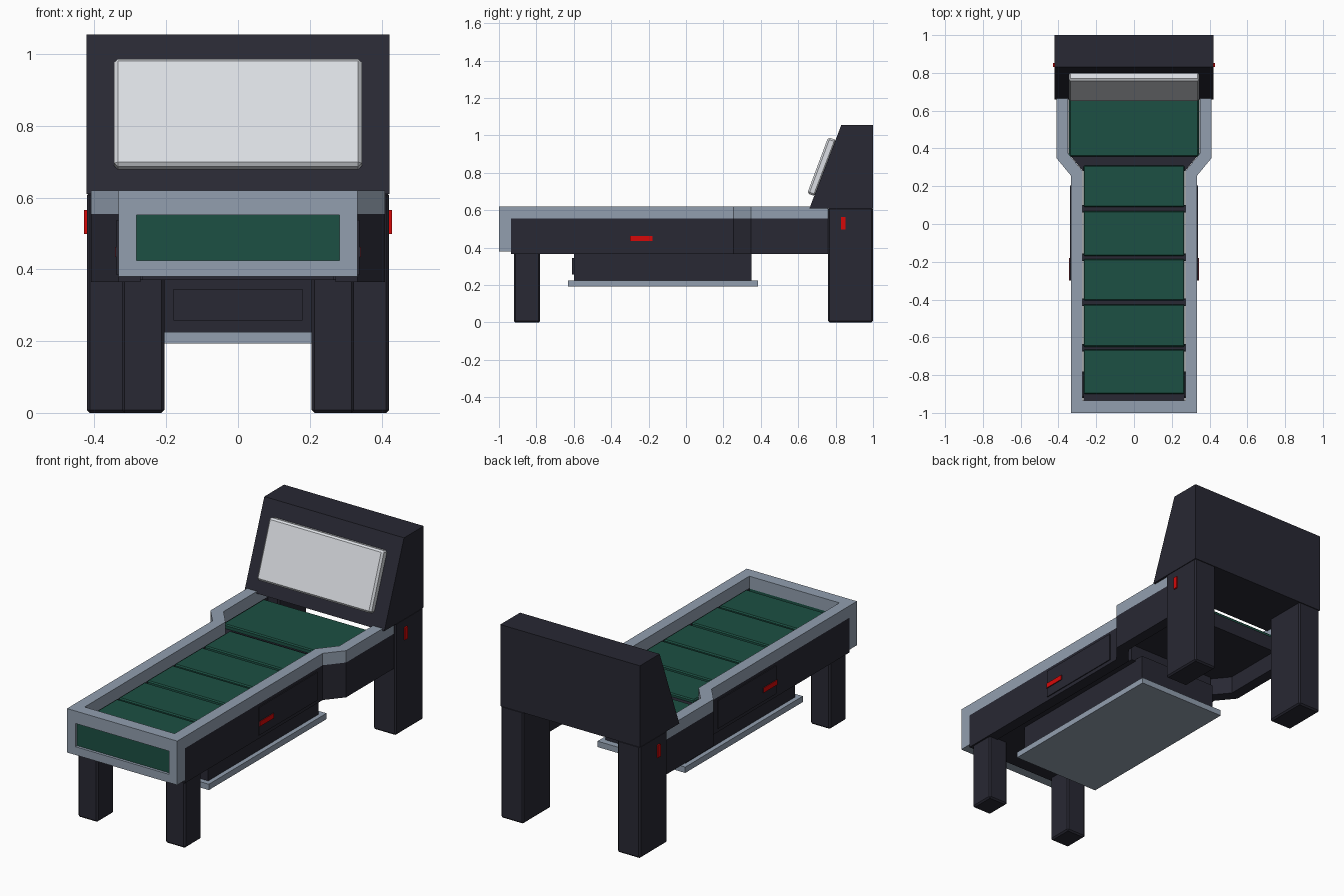
import bpy
import bmesh
from mathutils import Vector

cube = bpy.data.objects.get("Cube")
if cube:
    bpy.data.objects.remove(cube, do_unlink=True)


def material(name, rgb):
    # Convert display values (0-255) to linear
    lin = [((c / 255 + 0.055) / 1.055) ** 2.4 for c in rgb]
    m = bpy.data.materials.new(name)
    m.use_nodes = True
    m.diffuse_color = (*lin, 1)
    m.node_tree.nodes["Principled BSDF"].inputs["Base Color"].default_value = (*lin, 1)
    return m


DARK = material("dark_cabinet", (40, 40, 51))
GREY = material("grey_trim", (146, 159, 175))
GREEN = material("green_field", (28, 80, 67))
LIGHT = material("light_screen", (219, 222, 227))
RED = material("red_handle", (215, 8, 8))


def prism(name, pts, axis, lo, hi, mat, bevel=0):
    """Extrude a 2D profile along x (profile in yz) or z (profile in xy)."""
    bm = bmesh.new()
    place = (lambda p: (lo, *p)) if axis == "x" else (lambda p: (*p, lo))
    face = bm.faces.new([bm.verts.new(place(p)) for p in pts])
    top = bmesh.ops.extrude_face_region(bm, geom=[face])["geom"]
    step = Vector((hi - lo, 0, 0)) if axis == "x" else Vector((0, 0, hi - lo))
    bmesh.ops.translate(bm, vec=step, verts=[g for g in top if isinstance(g, bmesh.types.BMVert)])
    bmesh.ops.recalc_face_normals(bm, faces=bm.faces)
    me = bpy.data.meshes.new(name)
    bm.to_mesh(me)
    bm.free()
    me.materials.append(mat)
    ob = bpy.data.objects.new(name, me)
    bpy.context.collection.objects.link(ob)
    if bevel:
        mod = ob.modifiers.new("bevel", "BEVEL")
        mod.width = bevel
        mod.segments = 1
    return ob


def box(name, x, y, z, mat, bevel=0):
    pts = [(x[0], y[0]), (x[1], y[0]), (x[1], y[1]), (x[0], y[1])]
    return prism(name, pts, "z", z[0], z[1], mat, bevel)


# Side walls, rails, legs, doors and handles, repeated on both sides
wall = [(0.333, -0.935), (0.333, 0.255), (0.41, 0.348), (0.41, 0.76),
        (0.35, 0.76), (0.35, 0.375), (0.272, 0.28), (0.272, -0.935)]
for side, s in (("left", 1), ("right", -1)):
    path = [(s * x, y) for x, y in wall]
    prism(side + "_wall", path, "z", 0.365, 0.555, DARK)
    prism(side + "_rail", path, "z", 0.555, 0.62, GREY)

    def sbox(name, x, y, z, mat, bevel=0):
        return box(side + name, (s * x[0], s * x[1]), y, z, mat, bevel)

    sbox("_front_leg", (0.205, 0.324), (-0.92, -0.78), (0, 0.38), DARK, 0.008)
    sbox("_rear_leg", (0.284, 0.421), (0.76, 0.999), (0, 0.615), DARK, 0.008)
    sbox("_door", (0.325, 0.338), (-0.3, 0.205), (0.385, 0.538), DARK)
    sbox("_handle_base", (0.33, 0.341), (-0.3, -0.18), (0.435, 0.462), DARK)
    sbox("_door_handle", (0.34, 0.3435), (-0.3, -0.18), (0.435, 0.462), RED)
    sbox("_leg_marker", (0.42, 0.429), (0.83, 0.853), (0.498, 0.565), RED)

# Front frame with recessed panel
for name, x, z in (("top", (-0.333, 0.333), (0.552, 0.62)),
                   ("bottom", (-0.333, 0.333), (0.38, 0.425)),
                   ("left", (0.283, 0.333), (0.425, 0.552)),
                   ("right", (-0.333, -0.283), (0.425, 0.552))):
    box("front_frame_" + name, x, (-1, -0.935), z, GREY)
box("front_panel", (-0.283, 0.283), (-0.985, -0.94), (0.425, 0.552), GREEN)

# Dark beds under the field
box("lower_bed", (-0.267, 0.267), (-0.935, 0.3), (0.37, 0.535), DARK)
prism("upper_bed", [(-0.27, 0.28), (0.27, 0.28), (0.348, 0.375), (0.348, 0.72),
                    (-0.348, 0.72), (-0.348, 0.375)], "z", 0.46, 0.54, DARK)

# Green field slabs with dark ribs in the gaps between them
slabs = ((-0.9, -0.665), (-0.65, -0.425), (-0.405, -0.185), (-0.17, 0.07), (0.09, 0.31))
for i, (y0, y1) in enumerate(slabs):
    box(f"field_slab_{i + 1}", (-0.267, 0.267), (y0, y1), (0.52, 0.563), GREEN, 0.006)
    box(f"field_rib_{i + 1}", (-0.275, 0.275), (y1 - 0.01, y1 + 0.03), (0.5, 0.545), DARK)
box("upper_field_slab", (-0.343, 0.343), (0.357, 0.71), (0.52, 0.563), GREEN, 0.006)

# Storage box and tray beneath
box("storage_box", (-0.24, 0.24), (-0.6, 0.35), (0.22, 0.38), DARK)
box("storage_box_panel", (-0.18, 0.18), (-0.609, -0.598), (0.257, 0.345), DARK)
box("tray", (-0.265, 0.265), (-0.63, 0.385), (0.193, 0.225), GREY)

# Slanted head and screen
prism("head", [(0.66, 0.61), (0.83, 1.055), (1, 1.055), (1, 0.61)], "x", -0.422, 0.422, DARK)
prism("screen", [(0.69, 0.675), (0.648, 0.69), (0.76, 0.99), (0.805, 0.975)],
      "x", -0.345, 0.345, LIGHT, 0.01)
